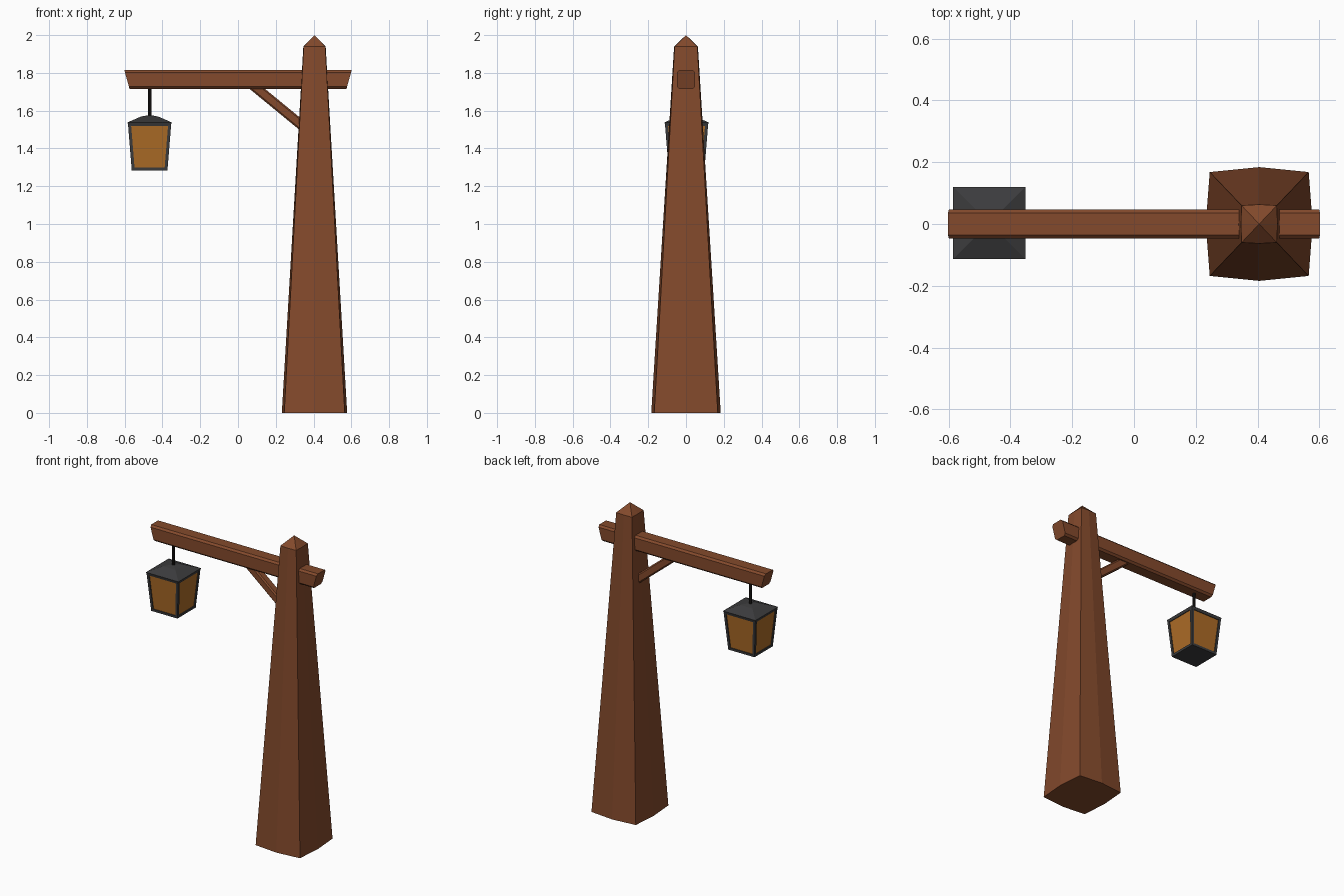
import bpy, bmesh, math
from mathutils import Vector

if "Cube" in bpy.data.objects:
    bpy.data.objects.remove(bpy.data.objects["Cube"])


def material(name, col):
    m = bpy.data.materials.new(name)
    m.diffuse_color = (*col, 1)
    m.use_nodes = True
    m.node_tree.nodes["Principled BSDF"].inputs["Base Color"].default_value = m.diffuse_color
    return m


wood = material("wood", (0.23, 0.068, 0.025))
metal = material("dark_metal", (0.045, 0.045, 0.047))
iron = material("black_iron", (0.012, 0.01, 0.009))
amber = material("amber_glass", (0.42, 0.15, 0.02))


def loft(name, rings, mat, loc=(0, 0, 0)):
    """Join rings of points with quads and close both ends; a one-point ring is a tip."""
    bm = bmesh.new()
    vr = [[bm.verts.new(p) for p in r] for r in rings]
    for a, b in zip(vr, vr[1:]):
        n = len(a)
        for i in range(n):
            j = (i + 1) % n
            bm.faces.new((a[i], a[j], b[0]) if len(b) == 1 else (a[i], a[j], b[j], b[i]))
    for r in (vr[0], vr[-1]):
        if len(r) > 2:
            bm.faces.new(r)
    bmesh.ops.recalc_face_normals(bm, faces=bm.faces)
    me = bpy.data.meshes.new(name)
    bm.to_mesh(me)
    bm.free()
    me.materials.append(mat)
    ob = bpy.data.objects.new(name, me)
    ob.location = loc
    bpy.context.collection.objects.link(ob)
    return ob


def square(h, z, c=(0, 0)):
    return [(c[0] + sx * h, c[1] + sy * h, z) for sx, sy in ((-1, -1), (1, -1), (1, 1), (-1, 1))]


def bulged(cx, cy, mx, my, z):
    """Square with slightly pushed-out side middles."""
    return [(-cx, -cy, z), (0, -my, z), (cx, -cy, z), (mx, 0, z),
            (cx, cy, z), (0, my, z), (-cx, cy, z), (-mx, 0, z)]


def chamfered(hy, hz, c):
    return [(-hy, -hz + c), (-hy + c, -hz), (hy - c, -hz), (hy, -hz + c),
            (hy, hz - c), (hy - c, hz), (-hy + c, hz), (-hy, hz - c)]


# Tapered post with pointed top
loft("post", [bulged(0.16, 0.168, 0.173, 0.184, 0),
              bulged(0.057, 0.06, 0.059, 0.063, 1.94),
              [(0, 0, 2.0)]], wood, (0.405, 0, 0))

# Cross beam with slanted ends
section = chamfered(0.047, 0.05, 0.012)
loft("cross_beam", [[(s * (0.588 + 0.28 * z), y, 1.765 + z) for y, z in section]
                    for s in (-1, 1)], wood)

# Diagonal brace, ends buried in the beam and the post
start, end = Vector((0.06, 0, 1.75)), Vector((0.38, 0, 1.487))
d = (end - start).normalized()
up = Vector((-d.z, 0, d.x))
loft("brace", [[p + Vector((0, y, 0)) + up * z for y, z in chamfered(0.027, 0.026, 0.008)]
               for p in (start, end)], wood)

# Hanging lantern
L = (-0.468, 0.003, 0)
loft("hanger_rod", [[(0.009 * math.cos(i * math.pi / 4), 0.009 * math.sin(i * math.pi / 4), z)
                     for i in range(8)] for z in (1.56, 1.73)], iron, L)
loft("lantern_roof", [square(0.112, 1.52), square(0.117, 1.538), square(0.045, 1.569),
                      square(0.012, 1.575)], metal, L)
loft("lantern_glass", [square(0.09, 1.295), square(0.108, 1.525)], amber, L)
loft("lantern_base", [square(0.095, 1.284), square(0.096, 1.299)], metal, L)
for i, (sx, sy) in enumerate(((-1, -1), (1, -1), (1, 1), (-1, 1))):
    loft(f"lantern_corner_bar_{i + 1}",
         [square(0.008, 1.29, (sx * 0.087, sy * 0.087)),
          square(0.008, 1.525, (sx * 0.106, sy * 0.106))], metal, L)
